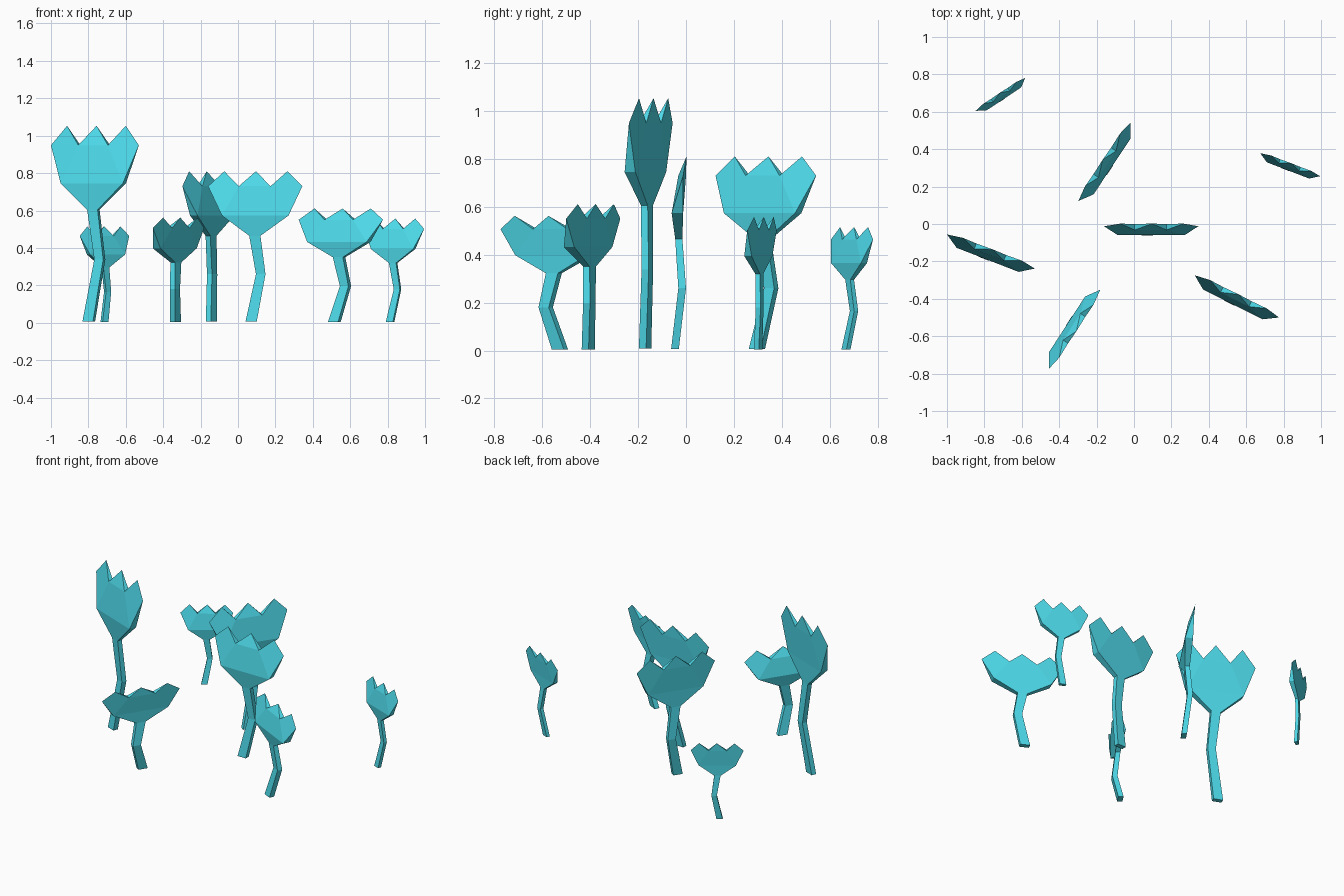
import bpy, bmesh
from math import radians

if "Cube" in bpy.data.objects:
    bpy.data.objects.remove(bpy.data.objects["Cube"])

mat = bpy.data.materials.new("cyan")
mat.diffuse_color = (0.075, 0.70, 0.82, 1)
mat.use_nodes = True
mat.node_tree.nodes["Principled BSDF"].inputs["Base Color"].default_value = mat.diffuse_color

# Flower outline: name -> (x, z, front y, back y); pointed ends share one vertex
OUTLINE = {
    "base_l": (-.052, .006, -.050, -.018), "base_r": (.008, .006, -.050, -.018),
    "bend_l": (.004, .26, -.020, .012), "bend_r": (.055, .26, -.020, .012),
    "neck_l": (-.032, .465, -.033, -.003), "neck_r": (.028, .465, -.033, -.003),
    "cup_l": (-.178, .573, -.048, 0), "cup_r": (.178, .573, -.048, 0),
    "side_l": (-.252, .73, 0, 0), "side_r": (.252, .73, 0, 0),
    "tip_l": (-.165, .81, .014, .014), "tip_m": (.004, .81, .014, .014),
    "tip_r": (.172, .81, .014, .014),
    "dip_l": (-.088, .73, -.020, .012), "dip_r": (.082, .73, -.020, .012),
}
# Panels making up the front (repeated on the back)
PANELS = ["base_l base_r bend_r bend_l", "bend_l bend_r neck_r neck_l",
          "neck_l neck_r cup_r cup_l", "cup_l cup_r dip_r dip_l",
          "cup_l dip_l tip_l side_l", "cup_r side_r tip_r dip_r",
          "dip_l tip_m tip_l".replace("tip_m tip_l", "dip_r tip_m")]
RIM = ("base_l base_r bend_r neck_r cup_r side_r tip_r dip_r tip_m dip_l "
       "tip_l side_l cup_l neck_l bend_l").split()


def flower(name, loc, angle, width, height):
    bm = bmesh.new()
    front, back = {}, {}
    for key, (x, z, yf, yb) in OUTLINE.items():
        front[key] = bm.verts.new((x, yf, z))
        back[key] = front[key] if yf == yb else bm.verts.new((x, yb, z))
    for panel in PANELS:
        keys = panel.split()
        bm.faces.new([front[k] for k in keys])
        bm.faces.new([back[k] for k in reversed(keys)])
    # Edge thickness around the rim
    for a, b in zip(RIM, RIM[1:] + RIM[:1]):
        ring = list(dict.fromkeys([front[b], front[a], back[a], back[b]]))
        if len(ring) > 2:
            bm.faces.new(ring)
    bmesh.ops.recalc_face_normals(bm, faces=bm.faces)
    mesh = bpy.data.meshes.new(name)
    bm.to_mesh(mesh)
    bm.free()
    mesh.materials.append(mat)
    ob = bpy.data.objects.new(name, mesh)
    bpy.context.collection.objects.link(ob)
    ob.location = (*loc, 0)
    ob.rotation_euler.z = radians(angle)
    ob.scale = (width, width, height / .81)


# Scattered flowers: position, turn, width scale, height
flower("flower_centre", (.092, -.012), 0, 1, .81)
flower("flower_tall", (-.765, -.147), -21.2, 1, 1.053)
flower("flower_front_right", (.55, -.387), -26.6, 1, .611)
flower("flower_right", (.835, .317), -21, .68, .557)
flower("flower_back", (-.158, .333), 56.4, 1, .81)
flower("flower_front", (-.318, -.563), 237, 1, .562)
flower("flower_back_left", (-.714, .693), 33.5, .63, .515)
